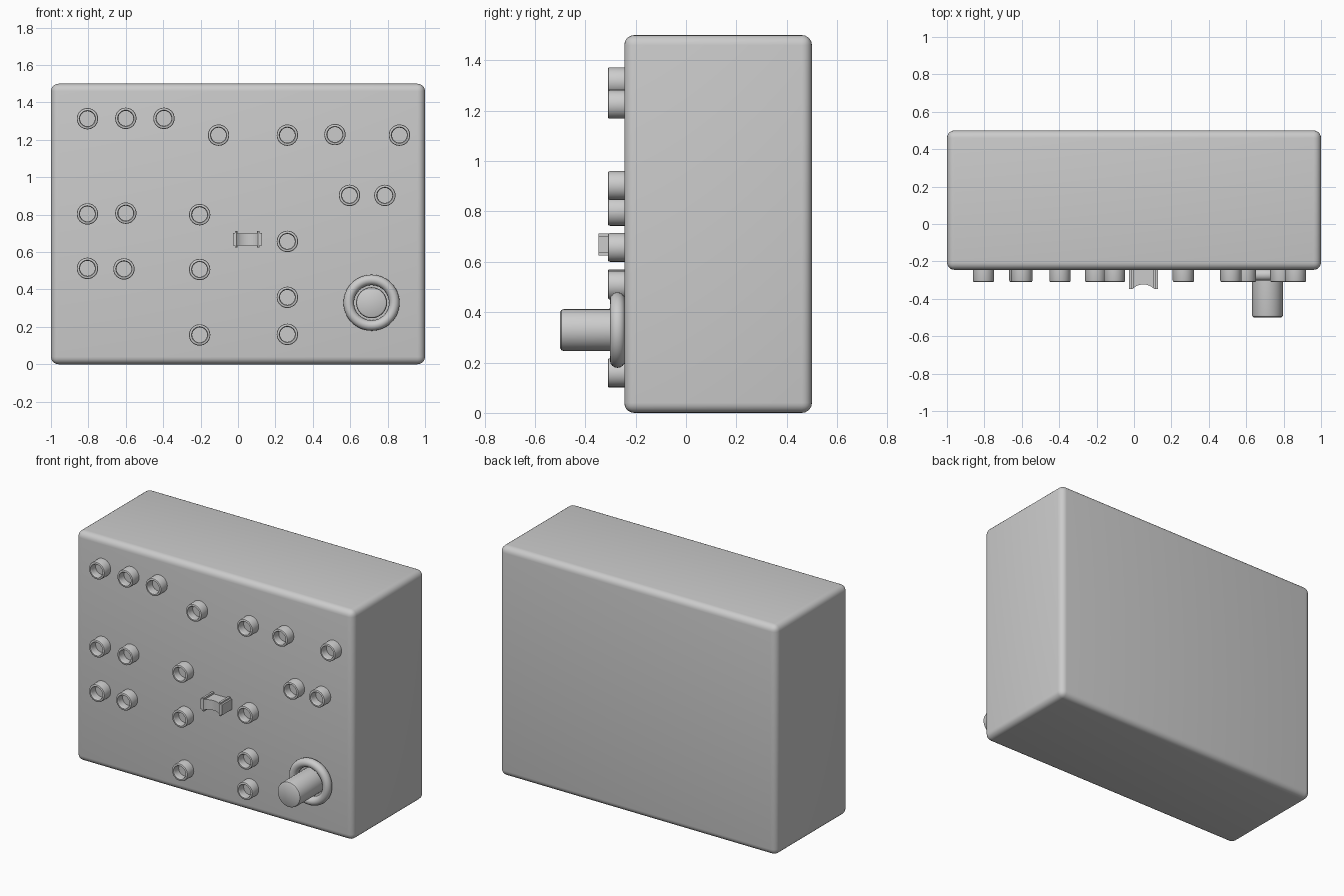
import bpy, bmesh
from math import sin, cos, pi, radians

if "Cube" in bpy.data.objects:
    bpy.data.objects.remove(bpy.data.objects["Cube"])

FRONT = -0.245


def finish(bm, name, smooth=True):
    bmesh.ops.remove_doubles(bm, verts=bm.verts, dist=1e-5)
    bmesh.ops.recalc_face_normals(bm, faces=bm.faces)
    me = bpy.data.meshes.new(name)
    bm.to_mesh(me)
    bm.free()
    ob = bpy.data.objects.new(name, me)
    bpy.context.collection.objects.link(ob)
    if smooth:
        bpy.ops.object.select_all(action='DESELECT')
        ob.select_set(True)
        bpy.context.view_layer.objects.active = ob
        bpy.ops.object.shade_smooth_by_angle(angle=radians(35))
    return ob


def lathe(name, x, z, profile, segs=32, smooth=True, closed=False):
    """Revolve (radius, y) points about an axis along y."""
    bm = bmesh.new()
    rings = [[bm.verts.new((x + r * cos(2 * pi * i / segs), y, z + r * sin(2 * pi * i / segs)))
              for i in range(segs)] for r, y in profile]
    pairs = list(zip(rings, rings[1:]))
    if closed:
        pairs.append((rings[-1], rings[0]))
    for a, b in pairs:
        for i in range(segs):
            j = (i + 1) % segs
            bm.faces.new((a[i], a[j], b[j], b[i]))
    if not closed:
        bm.faces.new(rings[0])
        bm.faces.new(rings[-1])
    return finish(bm, name, smooth)


# Rounded case
bm = bmesh.new()
bmesh.ops.create_cube(bm, size=1)
for v in bm.verts:
    v.co = (v.co.x * 2, v.co.y * 0.745 + 0.1275, v.co.z * 1.5 + 0.75)
bmesh.ops.bevel(bm, geom=bm.edges[:], offset=0.04, segments=5, profile=0.5, affect='EDGES')
finish(bm, "case")

# Jack sockets: hollow collars on the front panel
sockets = [(-0.805, 1.313), (-0.60, 1.315), (-0.396, 1.315), (-0.104, 1.225),
           (0.264, 1.225), (0.518, 1.228), (0.863, 1.225), (0.596, 0.903),
           (0.785, 0.903), (-0.805, 0.804), (-0.60, 0.808), (-0.205, 0.80),
           (0.264, 0.657), (-0.805, 0.513), (-0.61, 0.51), (-0.205, 0.507),
           (0.264, 0.358), (-0.205, 0.157), (0.264, 0.16)]
collar = [(0.057, FRONT + 0.01), (0.057, -0.302), (0.055, -0.308), (0.051, -0.31),
          (0.044, -0.31), (0.041, -0.306), (0.04, -0.30), (0.04, -0.262)]
for n, (x, z) in enumerate(sockets):
    lathe(f"socket_{n + 1}", x, z, collar)

# Knob: rounded base ring and a plain shaft
ring = [(0.122 + 0.028 * cos(a), -0.272 + 0.03 * sin(a))
        for a in (2 * pi * k / 16 for k in range(16))]
lathe("knob_ring", 0.714, 0.329, ring, 48, closed=True)
lathe("knob_shaft", 0.714, 0.329,
      [(0.083, FRONT + 0.01), (0.083, -0.485), (0.080, -0.495), (0.072, -0.5)], 32)

# Slide switch: notched outline with a scooped thumb rest between two ridges
cx, cz = 0.05, 0.668
quarter = [(0.078, 0.034), (0.066, 0.034), (0.066, 0.044), (0.052, 0.044), (0.052, 0.032)]
outline = quarter + [(-x, z) for x, z in reversed(quarter)]
outline += [(-x, -z) for x, z in outline]
bm = bmesh.new()
face = bm.faces.new([bm.verts.new((cx + x, FRONT + 0.01, cz + z)) for x, z in outline])
top = bmesh.ops.extrude_face_region(bm, geom=[face])["geom"]
for v in top:
    if isinstance(v, bmesh.types.BMVert):
        v.co.y = -0.347
switch = finish(bm, "slide_switch", smooth=False)

bm = bmesh.new()
bmesh.ops.create_cone(bm, cap_ends=True, segments=48, radius1=0.08, radius2=0.08, depth=0.2)
for v in bm.verts:
    v.co = (v.co.x + cx, v.co.y - 0.403, v.co.z + cz)
cutter = finish(bm, "scoop_cutter", smooth=False)
cutter.hide_render = True
cutter.hide_viewport = True
cut = switch.modifiers.new("scoop", 'BOOLEAN')
cut.operation = 'DIFFERENCE'
cut.object = cutter
cut.solver = 'EXACT'
